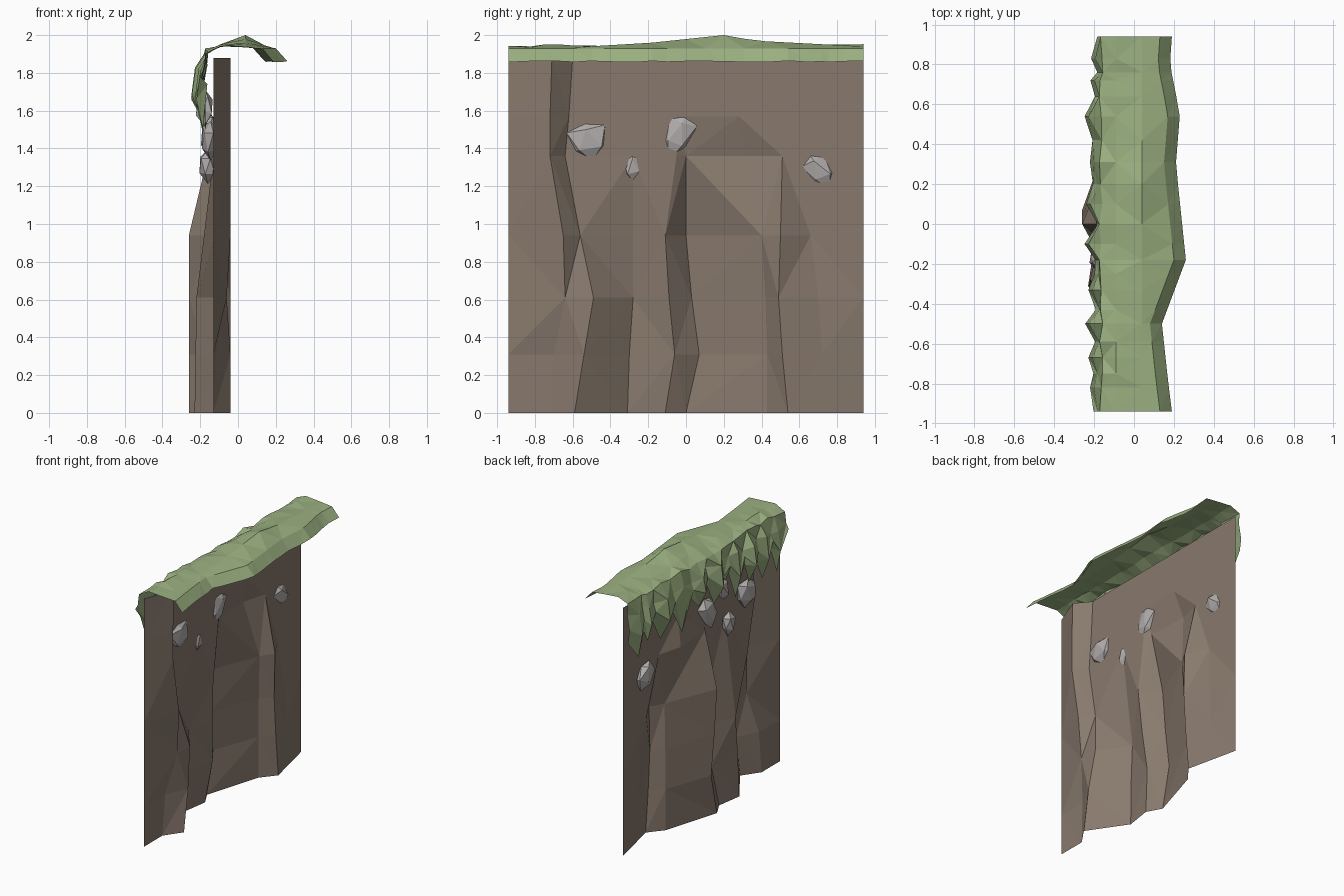
import bpy, math, random
from mathutils import Vector

if "Cube" in bpy.data.objects:
    bpy.data.objects.remove(bpy.data.objects["Cube"])

random.seed(4)

def material(name, rgb):
    m = bpy.data.materials.new(name)
    m.diffuse_color = (*rgb, 1)
    m.use_nodes = True
    m.node_tree.nodes["Principled BSDF"].inputs["Base Color"].default_value = m.diffuse_color
    return m

def loft(name, sections, mat):
    """Skin a list of equal-length open sections with quads split to flat triangles."""
    n = len(sections[0])
    verts = [p for s in sections for p in s]
    faces = []
    for i in range(len(sections) - 1):
        for j in range(n - 1):
            a, b = i * n + j, i * n + j + 1
            c, d = b + n, a + n
            faces += [(a, b, c), (a, c, d)] if (i + j) % 2 else [(a, b, d), (b, c, d)]
    me = bpy.data.meshes.new(name)
    me.from_pydata(verts, [], faces)
    me.materials.append(mat)
    ob = bpy.data.objects.new(name, me)
    bpy.context.collection.objects.link(ob)
    return ob

def interp(points, t):
    for (a, va), (b, vb) in zip(points, points[1:]):
        if t <= b:
            return va + (vb - va) * (t - a) / (b - a)
    return points[-1][1]

earth = material("earth", (0.25, 0.195, 0.155))
grass = material("grass", (0.33, 0.44, 0.22))
stone = material("stone", (0.45, 0.42, 0.42))

# Cliff sheet: plan outline (y, x) of the folds at each height
W = -0.13
levels = {
    0.00: [(-.72, W), (-.59, -.04), (-.31, -.23), (-.11, -.20), (0, -.26), (.43, W), (.54, -.04), (.74, -.085)],
    0.31: [(-.70, -.12), (-.54, -.04), (-.30, -.225), (-.06, -.17), (.07, -.26), (.43, W), (.51, -.04), (.72, -.09)],
    0.61: [(-.64, -.06), (-.49, -.06), (-.28, -.22), (-.09, -.15), (.03, -.26), (.42, -.12), (.49, -.04), (.70, -.10)],
    0.94: [(-.65, -.04), (-.56, -.12), (-.28, -.18), (-.11, W), (0, -.26), (.40, -.10), (.50, -.04), (.66, W)],
    1.36: [(-.72, -.04), (-.64, W), (-.28, W), (-.05, W), (0, -.16), (.32, -.18), (.51, W), (.66, W)],
    1.57: [(-.72, -.04), (-.62, W), (-.28, W), (-.05, W), (.1, W), (.28, W), (.35, W), (.66, W)],
    1.88: [(-.71, -.04), (-.60, W), (-.28, W), (-.05, W), (.1, W), (.28, W), (.35, W), (.66, W)],
}
loft("cliff_wall", [[(x, y, z) for y, x in [(-.94, W)] + row + [(.94, W)]]
                    for z, row in levels.items()], earth)

# Grass cap: cross-sections along y, from outer lip over the top to a ragged hanging fringe
lip = [(-.94, .19), (-.78, .17), (-.5, .14), (-.18, .26), (.3, .21), (.55, .23), (.8, .18), (.94, .19)]
crest = [(-.94, 1.935), (-.6, 1.935), (-.18, 1.96), (.2, 2.0), (.37, 1.97), (.94, 1.94)]
fringe = [(-.94, 1.74), (-.82, 1.5), (-.75, 1.70), (-.67, 1.5), (-.59, 1.66), (-.5, 1.54),
          (-.43, 1.70), (-.33, 1.49), (-.25, 1.70), (-.18, 1.6), (-.1, 1.52), (0, 1.72),
          (.1, 1.58), (.2, 1.68), (.31, 1.47), (.42, 1.67), (.54, 1.5), (.64, 1.68),
          (.72, 1.56), (.76, 1.64), (.83, 1.48), (.94, 1.62)]
sections = []
for k, (y, tip) in enumerate(fringe):
    lx, cz = interp(lip, y), interp(crest, y)
    r = lambda s: random.uniform(-s, s)
    out = -.235 + r(.025) if tip < 1.6 else -.195 + r(.015)
    sections.append([
        (lx, y, 1.86 + r(.004)),
        (lx - .06, y, 1.93),
        (.04, y, cz),
        (-.09, y, 1.945 + r(.008)),
        (-.165 + r(.01), y, 1.915 + r(.015)),
        (out + .02, y, 1.82 + r(.02)),
        (out, y, tip + (1.82 - tip) * .5),
        (-.175 + r(.015), y, tip),
    ])
loft("grass_cap", sections, grass)

# Stones embedded in the wall: y, z, x, half width, half height, tilt
for y, z, x, ry, rz, tilt in [(-.52, 1.45, -.145, .11, .11, .2), (-.04, 1.48, -.15, .085, .14, -.35),
                              (.70, 1.29, -.15, .08, .11, .5), (-.28, 1.31, -.16, .06, .09, .1),
                              (-.18, 1.62, -.175, .06, .10, -.3)]:
    bpy.ops.mesh.primitive_ico_sphere_add(subdivisions=1, radius=1, location=(x, y, z),
                                          rotation=(tilt, 0, 0))
    ob = bpy.context.object
    ob.name = "stone"
    for v in ob.data.vertices:
        v.co *= random.uniform(.85, 1.12)
        v.co = Vector((v.co.x * .05, v.co.y * ry, v.co.z * rz))
    ob.data.materials.append(stone)
